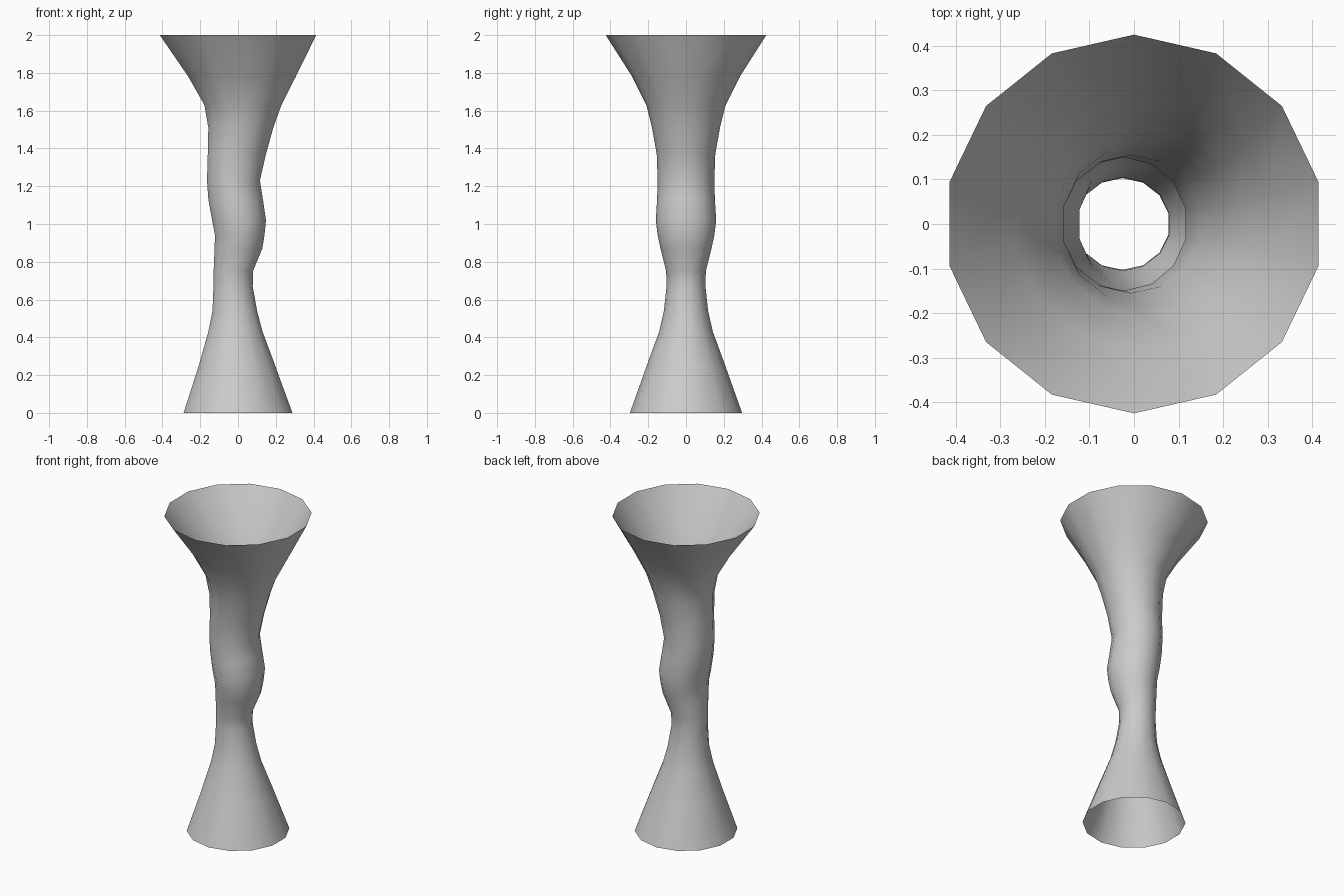
import bpy, bmesh
from math import sin, cos, pi

SIDES = 14
# Sections: height, left x, right x, half depth in y
SECTIONS = [
    (0.00, -0.288, 0.288, 0.297), (0.25, -0.208, 0.197, 0.208),
    (0.43, -0.157, 0.130, 0.142), (0.54, -0.135, 0.101, 0.117),
    (0.67, -0.130, 0.078, 0.103), (0.75, -0.129, 0.079, 0.105),
    (0.87, -0.124, 0.129, 0.135), (0.94, -0.122, 0.140, 0.150),
    (1.02, -0.137, 0.148, 0.160), (1.13, -0.157, 0.132, 0.153),
    (1.23, -0.164, 0.116, 0.150), (1.37, -0.160, 0.148, 0.155),
    (1.51, -0.157, 0.187, 0.180), (1.63, -0.178, 0.230, 0.210),
    (1.78, -0.263, 0.306, 0.285), (2.00, -0.414, 0.414, 0.425),
]

# Open, wavering tube that flares at both ends
bm = bmesh.new()
rings = []
for z, left, right, ry in SECTIONS:
    cx = (left + right) / 2
    rx = (right - left) / 2 / cos(pi / SIDES)
    rings.append([bm.verts.new((cx + rx * sin(2 * pi * i / SIDES),
                                -ry * cos(2 * pi * i / SIDES), z))
                  for i in range(SIDES)])
for low, high in zip(rings, rings[1:]):
    for i in range(SIDES):
        j = (i + 1) % SIDES
        bm.faces.new((low[i], low[j], high[j], high[i])).smooth = True

mesh = bpy.data.meshes.new("flared_tube")
bm.to_mesh(mesh)
bm.free()
tube = bpy.data.objects.new("flared_tube", mesh)
bpy.context.collection.objects.link(tube)
